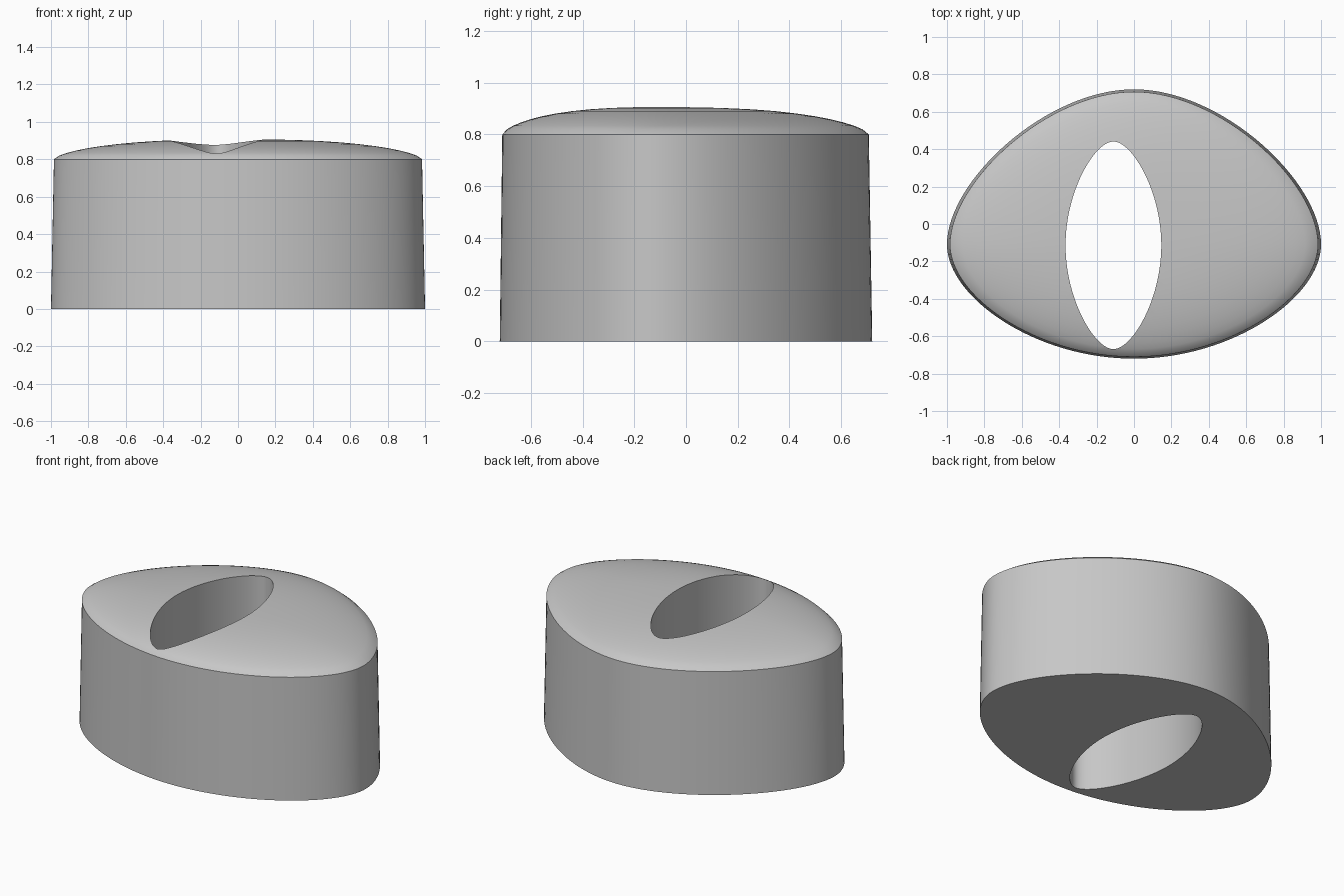
import bpy
import bmesh
import math
from mathutils import Vector
from mathutils.geometry import interpolate_bezier

if "Cube" in bpy.data.objects:
    bpy.data.objects.remove(bpy.data.objects["Cube"])

CENTRE = Vector((0, -0.11, 0))
WALL, DOME = 0.80, 0.107

# Plain grey material
GREY = (0.57, 0.57, 0.57, 1)
grey = bpy.data.materials.new("plain grey")
grey.use_nodes = True
grey.diffuse_color = GREY
grey.node_tree.nodes["Principled BSDF"].inputs["Base Color"].default_value = GREY


def oval(centre, half_width, back, front, back_handles, front_handles, steps=32):
    """Closed oval, mirrored left to right; handles are (tip, side) lengths."""
    right = Vector((half_width, 0, 0))
    back, front = Vector((0, back, 0)), Vector((0, -front, 0))
    rear = interpolate_bezier(right, right + Vector((0, back_handles[1], 0)),
                              back + Vector((back_handles[0], 0, 0)), back, steps + 1)
    fore = interpolate_bezier(front, front + Vector((front_handles[0], 0, 0)),
                              right - Vector((0, front_handles[1], 0)), right, steps + 1)
    half = fore[:-1] + rear
    mirrored = [Vector((-p.x, p.y, 0)) for p in reversed(half[1:-1])]
    return [p + centre for p in half + mirrored]


def loft(name, rings):
    """Closed solid through a list of point rings."""
    bm = bmesh.new()
    loops = [[bm.verts.new(p) for p in ring] for ring in rings]
    for low, high in zip(loops, loops[1:]):
        for i in range(len(low)):
            j = (i + 1) % len(low)
            bm.faces.new((low[i], low[j], high[j], high[i]))
    bm.faces.new(loops[0])
    bm.faces.new(loops[-1])
    bmesh.ops.recalc_face_normals(bm, faces=bm.faces)
    mesh = bpy.data.meshes.new(name)
    bm.to_mesh(mesh)
    bm.free()
    mesh.materials.append(grey)
    obj = bpy.data.objects.new(name, mesh)
    bpy.context.collection.objects.link(obj)
    return obj


def ring_at(outline, scale, z):
    return [CENTRE + (p - CENTRE) * scale + Vector((0, 0, z)) for p in outline]


# Domed body: tapered wall, then rings shrinking towards the crown
egg = oval(CENTRE, 1, 0.83, 0.61, (0.47, 0.34), (0.53, 0.28))
rings = [ring_at(egg, 1, 0)]
for s in (1, 0.97, 0.93, 0.88, 0.82, 0.75, 0.66, 0.56, 0.45, 0.33, 0.2, 0.08):
    rings.append(ring_at(egg, 0.984 * s, WALL + DOME * (1 - s ** 2.5) ** 0.64))
body = loft("domed_body", rings)

# Lens-shaped slot running straight through
lens = oval(Vector((-0.11, -0.114, 0)), 0.256, 0.555, 0.555, (0.1, 0.29), (0.1, 0.29))
cutter = loft("slot_cutter", [ring_at(lens, 1, -0.5), ring_at(lens, 1, 1.5)])

bpy.ops.object.select_all(action="DESELECT")
bpy.context.view_layer.objects.active = body
body.select_set(True)
cut = body.modifiers.new("slot", "BOOLEAN")
cut.operation = "DIFFERENCE"
cut.solver = "EXACT"
cut.object = cutter
bpy.ops.object.modifier_apply(modifier=cut.name)
bpy.data.objects.remove(cutter)
bpy.ops.object.shade_smooth_by_angle(angle=math.radians(25))
